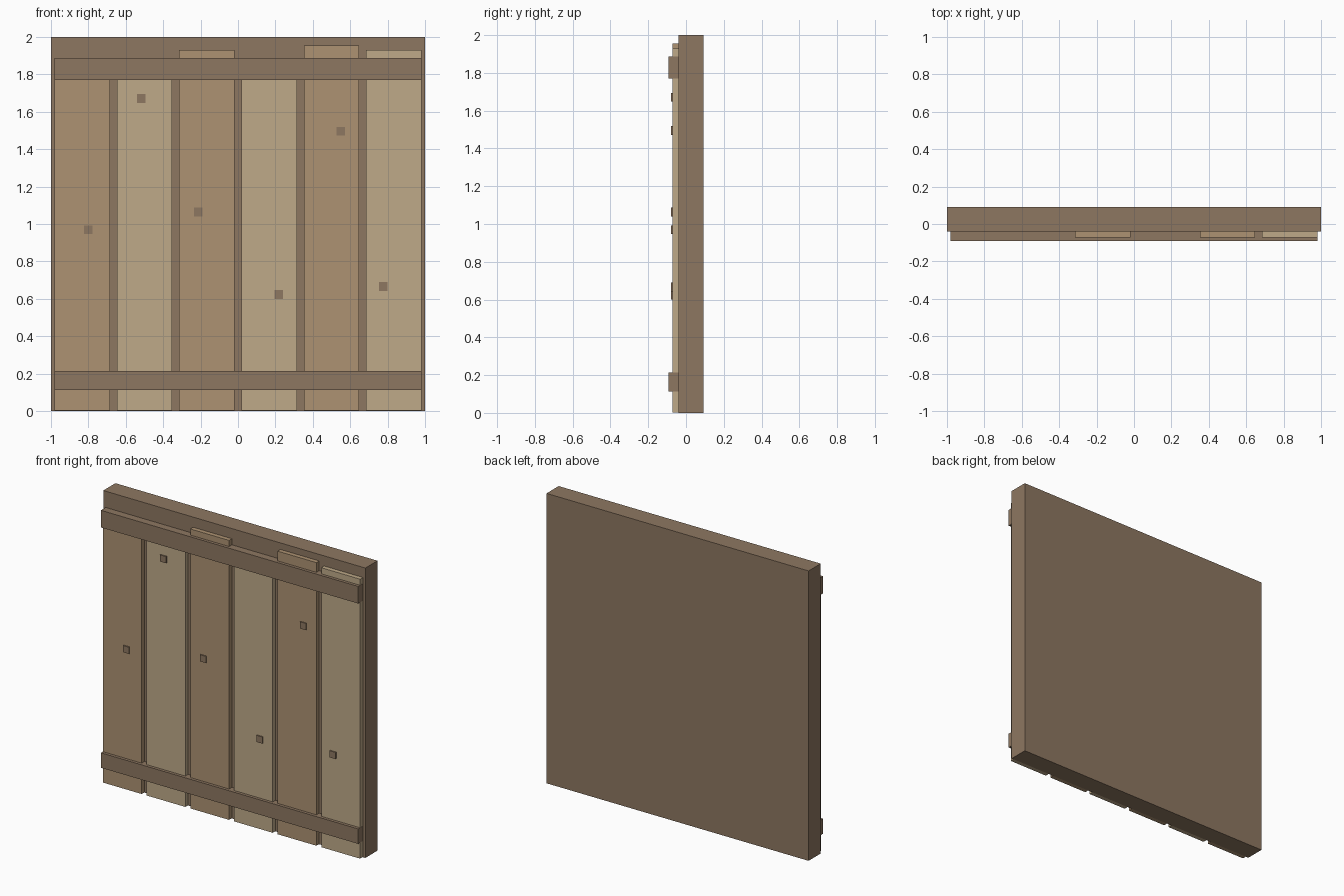
import bpy
import bmesh

if "Cube" in bpy.data.objects:
    bpy.data.objects.remove(bpy.data.objects["Cube"])


def material(name, rgb):
    m = bpy.data.materials.new(name)
    m.diffuse_color = (*rgb, 1)
    m.use_nodes = True
    m.node_tree.nodes["Principled BSDF"].inputs["Base Color"].default_value = m.diffuse_color
    return m


dark = material("dark_wood", (0.27, 0.185, 0.12))
mid = material("mid_wood", (0.42, 0.29, 0.17))
light = material("light_wood", (0.52, 0.40, 0.25))


def box(name, x, y, z, mat):
    """Box from (min, max) ranges on each axis."""
    bm = bmesh.new()
    bmesh.ops.create_cube(bm, size=1)
    for v in bm.verts:
        v.co = [r[0] if c < 0 else r[1] for c, r in zip(v.co, (x, y, z))]
    mesh = bpy.data.meshes.new(name)
    bm.to_mesh(mesh)
    bm.free()
    mesh.materials.append(mat)
    ob = bpy.data.objects.new(name, mesh)
    bpy.context.collection.objects.link(ob)
    return ob


BACK, PANEL, PLANK, KNOT, RAIL = 0.092, -0.04, -0.071, -0.079, -0.092

# Backing panel
box("back_panel", (-1, 1), (PANEL, BACK), (0, 2), dark)

# Vertical planks with uneven tops, each with one square knot (x, z)
tops = [1.88, 1.88, 1.93, 1.88, 1.955, 1.93]
knots = [(-0.80, 0.97), (-0.517, 1.671), (-0.212, 1.064),
         (0.218, 0.623), (0.55, 1.495), (0.777, 0.666)]
for i, (top, (kx, kz)) in enumerate(zip(tops, knots)):
    cx = (i - 2.5) / 3
    box(f"plank_{i + 1}", (cx - 0.148, cx + 0.148), (PLANK, PANEL),
        (0.002, top), light if i % 2 else mid)
    box(f"knot_{i + 1}", (kx - 0.023, kx + 0.023), (KNOT, PLANK),
        (kz - 0.023, kz + 0.023), dark)

# Horizontal rails
box("lower_rail", (-0.982, 0.982), (RAIL, PANEL), (0.112, 0.215), dark)
box("upper_rail", (-0.982, 0.982), (RAIL, PANEL), (1.77, 1.888), dark)
